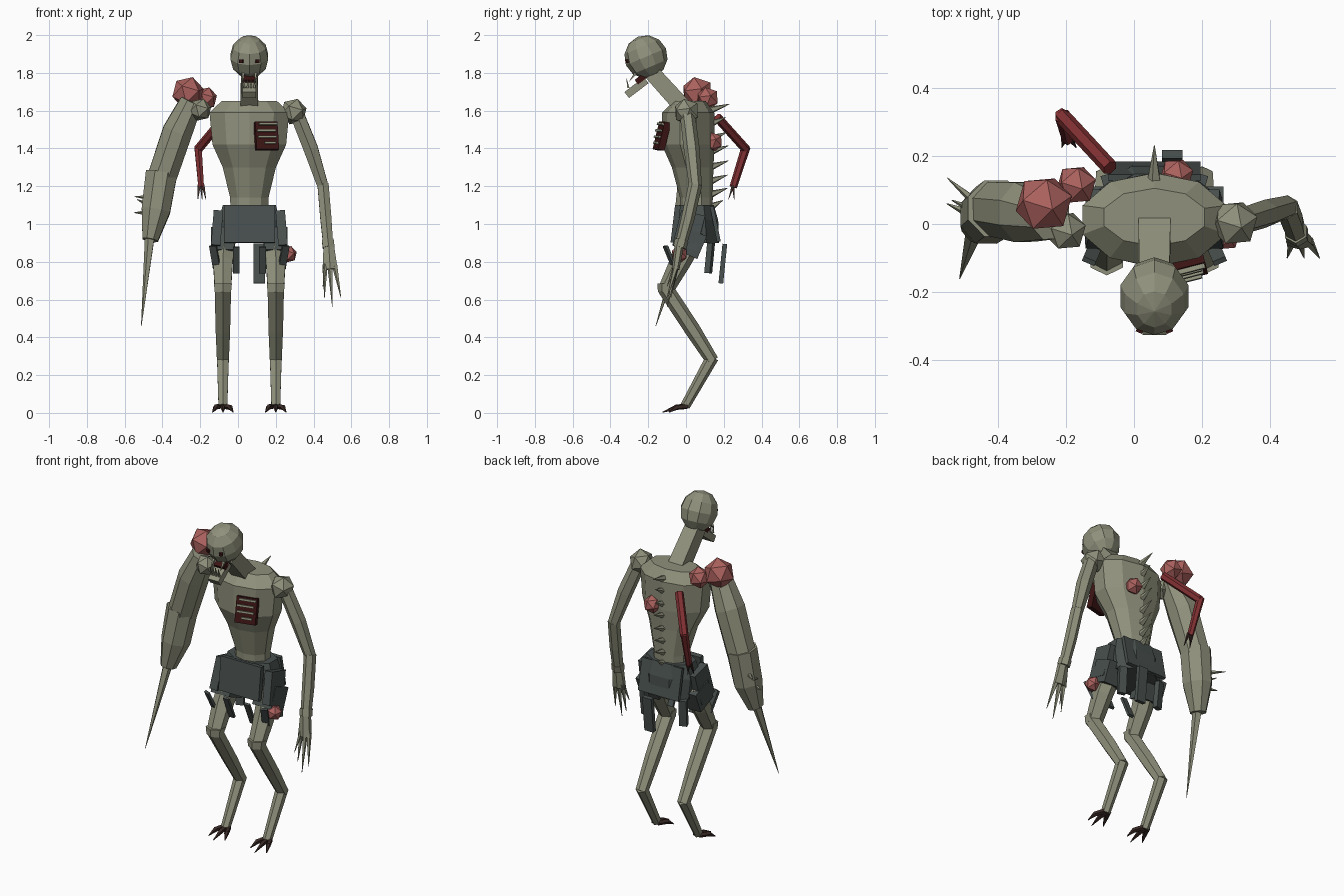
import bpy, bmesh, math
from mathutils import Vector, Matrix, Euler


def srgb(r, g, b):
    return tuple(((c / 255 + 0.055) / 1.055) ** 2.4 for c in (r, g, b)) + (1,)


def material(name, *rgb):
    m = bpy.data.materials.new(name)
    m.diffuse_color = srgb(*rgb)
    return m


SKIN = material("sallow_skin", 143, 144, 123)
CLOTH = material("dark_cloth", 72, 80, 78)
GROWTH = material("pink_growth", 172, 98, 94)
FLESH = material("red_flesh", 128, 48, 50)
WOUND = material("dark_wound", 60, 20, 20)
CLAW = material("dark_claw", 58, 42, 38)
CX = 0.06  # body centre line


def finish(name, bm, mat):
    bmesh.ops.recalc_face_normals(bm, faces=bm.faces)
    me = bpy.data.meshes.new(name)
    bm.to_mesh(me)
    bm.free()
    me.materials.append(mat)
    ob = bpy.data.objects.new(name, me)
    bpy.context.collection.objects.link(ob)
    return ob


def loft(name, stations, mat, sides=6, flat=False):
    """Skin rings (x, y, z, half width, half depth) along a path."""
    bm = bmesh.new()
    pts = [Vector(s[:3]) for s in stations]
    rings = []
    for i, s in enumerate(stations):
        d = (pts[min(i + 1, len(pts) - 1)] - pts[max(i - 1, 0)]).normalized()
        if flat:
            d = Vector((0, 0, 1))
        ref = Vector((0, 1, 0)) if abs(d.x) > 0.8 else Vector((1, 0, 0))
        u = (ref - d * ref.dot(d)).normalized()
        v = d.cross(u)
        ring = []
        for k in range(sides):
            a = 2 * math.pi * (k + 0.5) / sides
            ring.append(bm.verts.new(pts[i] + u * s[3] * math.cos(a) + v * s[4] * math.sin(a)))
        rings.append(ring)
    for a, b in zip(rings, rings[1:]):
        for k in range(sides):
            j = (k + 1) % sides
            bm.faces.new((a[k], a[j], b[j], b[k]))
    bm.faces.new(rings[0])
    bm.faces.new(rings[-1])
    return finish(name, bm, mat)


def spike(name, base, tip, r, mat, sides=5):
    return loft(name, [(*base, r, r), (*tip, 0.0015, 0.0015)], mat, sides)


def box(name, loc, size, mat, rot=(0, 0, 0)):
    bm = bmesh.new()
    m = Matrix.Translation(loc) @ Euler(rot).to_matrix().to_4x4() @ Matrix.Diagonal((*size, 1))
    bmesh.ops.create_cube(bm, size=1, matrix=m)
    return finish(name, bm, mat)


def lump(name, loc, r, mat):
    bm = bmesh.new()
    m = Matrix.Translation(loc) @ Euler((0.3, 0.2, 0.4)).to_matrix().to_4x4()
    bmesh.ops.create_icosphere(bm, subdivisions=1, radius=r, matrix=m)
    return finish(name, bm, mat)


# torso and neck
loft("torso", [(CX, .055, 1.07, .105, .085), (CX, .055, 1.14, .107, .087), (CX, .035, 1.30, .148, .11),
               (CX, .012, 1.42, .205, .14), (CX, .012, 1.59, .222, .138), (CX, .02, 1.65, .155, .085)],
     SKIN, 10, True)
loft("neck", [(CX, .02, 1.58, .068, .065), (CX, -.18, 1.80, .062, .06)], SKIN, 4)

# head with a tilted pole
bm = bmesh.new()
m = Matrix.Translation((CX, -.212, 1.885)) @ Euler((0.4, 0, 0)).to_matrix().to_4x4()
bmesh.ops.create_uvsphere(bm, u_segments=10, v_segments=6, radius=1,
                          matrix=m @ Matrix.Diagonal((.105, .115, .115, 1)))
finish("skull", bm, SKIN)
for s in (-1, 1):
    box("eye_socket", (CX + s * .043, -.312, 1.862), (.02, .012, .018), WOUND, (0.2, 0, s * .4))
    spike("side_tooth", (CX + s * .033, -.265, 1.80), (CX + s * .033, -.30, 1.755), .011, SKIN, 4)
box("mouth", (CX, -.235, 1.772), (.07, .07, .03), WOUND, (0.65, 0, 0))
box("jaw", (CX, -.262, 1.722), (.07, .13, .04), SKIN, (0.65, 0, 0))
for i in range(4):
    x = CX - .027 + i * .018
    spike("front_tooth", (x, -.305, 1.72), (x, -.315, 1.77), .008, SKIN, 4)

# chest wound with bare ribs
tilt = (-0.24, 0, 0.25)
box("chest_wound", (.15, -.128, 1.465), (.122, .035, .15), WOUND, tilt)
for z, w, x in ((1.53, .10, .16), (1.495, .10, .15), (1.462, .10, .155), (1.43, .06, .17)):
    box("rib", (x, -.151 - (1.465 - z) * .24, z), (w, .014, .012), SKIN, tilt)

# spikes down the spine
for z, y, l in ((1.60, .12, .11), (1.53, .13, .08), (1.45, .13, .085), (1.38, .125, .10),
                (1.30, .125, .10), (1.225, .125, .095), (1.155, .125, .095), (1.09, .13, .065)):
    spike("spine_spike", (CX, y, z), (CX, y + l, z + .035), .022, SKIN)

# shoulders
lump("thin_shoulder", (.295, .003, 1.595), .072, SKIN)
lump("heavy_shoulder", (-.20, -.02, 1.605), .062, SKIN)

# heavy arm ending in a blade
loft("heavy_upper_arm", [(-.245, .02, 1.65, .065, .07), (-.32, .035, 1.49, .085, .095),
                         (-.405, .045, 1.24, .083, .085)], SKIN, 8)
loft("heavy_forearm", [(-.405, .045, 1.27, .09, .09), (-.435, .025, 1.07, .082, .09),
                       (-.465, -.005, .915, .045, .05)], SKIN, 8)
spike("arm_blade", (-.465, -.01, .93), (-.512, -.16, .46), .028, SKIN)
for base, tip in (((-.46, .06, 1.14), (-.548, .135, 1.145)), ((-.48, .03, 1.06), (-.55, .06, 1.06)),
                  ((-.47, .04, 1.10), (-.535, .07, 1.13))):
    spike("forearm_spike", base, tip, .016, SKIN)

# thin arm with clawed fingers
loft("thin_upper_arm", [(.305, .005, 1.60, .042, .04), (.385, .03, 1.40, .044, .042),
                        (.45, .05, 1.20, .033, .034)], SKIN)
loft("thin_forearm", [(.45, .05, 1.21, .034, .036), (.465, .01, 1.03, .034, .035),
                      (.478, -.03, .88, .03, .03)], SKIN)
loft("wrist_cuff", [(.475, -.022, .915, .036, .036), (.48, -.033, .875, .036, .036)], SKIN)
loft("hand", [(.48, -.035, .89, .032, .025), (.488, -.055, .76, .045, .02)], SKIN)
for x, tx, ty, tz in ((.462, .458, -.08, .61), (.488, .50, -.10, .56), (.512, .545, -.10, .61)):
    spike("finger", (x, -.05, .785), (tx, ty, tz), .016, SKIN)
spike("thumb", (.465, -.05, .80), (.45, -.10, .67), .013, SKIN)

# small extra limb on the back
loft("back_limb_upper", [(-.07, .165, 1.565, .024, .024), (-.212, .318, 1.395, .024, .024)], FLESH)
loft("back_limb_lower", [(-.212, .318, 1.41, .022, .024), (-.195, .25, 1.195, .017, .02)], FLESH)
for dx, dy in ((-.022, -.01), (.02, -.01), (.0, .02)):
    spike("back_limb_claw", (-.195 + dx * .5, .25, 1.205), (-.19 + dx, .235 + dy, 1.13), .011, CLAW, 4)

# swollen growths
for loc, r in (((-.265, .06, 1.695), .088), ((-.17, .115, 1.665), .062),
               ((.125, .145, 1.435), .052), ((.268, -.035, .84), .046)):
    lump("growth", loc, r, GROWTH)

# ragged trousers: waist block and hanging flaps
loft("trousers", [(CX, .055, 1.10, .152, .10), (CX, .055, 1.02, .175, .125),
                  (CX, .06, .90, .165, .125)], CLOTH, 8, True)
box("front_panel", (CX, -.055, 1.0), (.27, .03, .20), CLOTH, (-0.12, 0, 0))
box("back_panel", (CX, .155, 1.0), (.27, .02, .19), CLOTH, (0.2, 0, 0))
for s in (-1, 1):
    box("side_panel", (CX + s * .172, .015, .965), (.05, .13, .19), CLOTH, (-0.25, s * -.08, 0))
    box("thigh_wrap", (CX + s * .14, .025, .90), (.125, .13, .13), CLOTH, (-0.4, 0, 0))
    box("front_strip", (CX + s * .182, -.085, .825), (.04, .015, .13), CLOTH, (0.42, 0, s * .4))
    box("inner_strip", (CX + s * .07, -.07, .81), (.035, .015, .15), CLOTH, (0.42, 0, 0))
    box("rear_strip", (CX + s * .13, .125, .82), (.045, .03, .16), CLOTH, (-0.1, 0, s * -.3))
box("long_rag", (.112, .195, .79), (.06, .025, .21), CLOTH, (-0.1, 0, 0))

# digitigrade legs with three claws on each foot
for s in (-1, 1):
    x = CX + s * .14
    loft("thigh", [(x - s * .015, .05, .96, .065, .065), (x, -.03, .80, .06, .056),
                   (x, -.105, .655, .05, .042)], SKIN)
    loft("knee", [(x, -.105, .685, .055, .046), (x, -.105, .64, .05, .044)], SKIN, 6, True)
    loft("shin", [(x, -.11, .66, .05, .042), (x, .035, .44, .044, .042), (x, .14, .275, .036, .034)], SKIN)
    loft("hind_foot", [(x, .14, .295, .036, .034), (x, -.005, .035, .027, .026)], SKIN)
    for dx, tip_y in ((-.055, -.09), (0, -.125), (.055, -.09)):
        loft("foot_claw", [(x + dx * .25, .005, .035, .015, .015), (x + dx * .7, -.05, .03, .014, .015),
                           (x + dx, tip_y, .003, .002, .002)], CLAW, 5)
